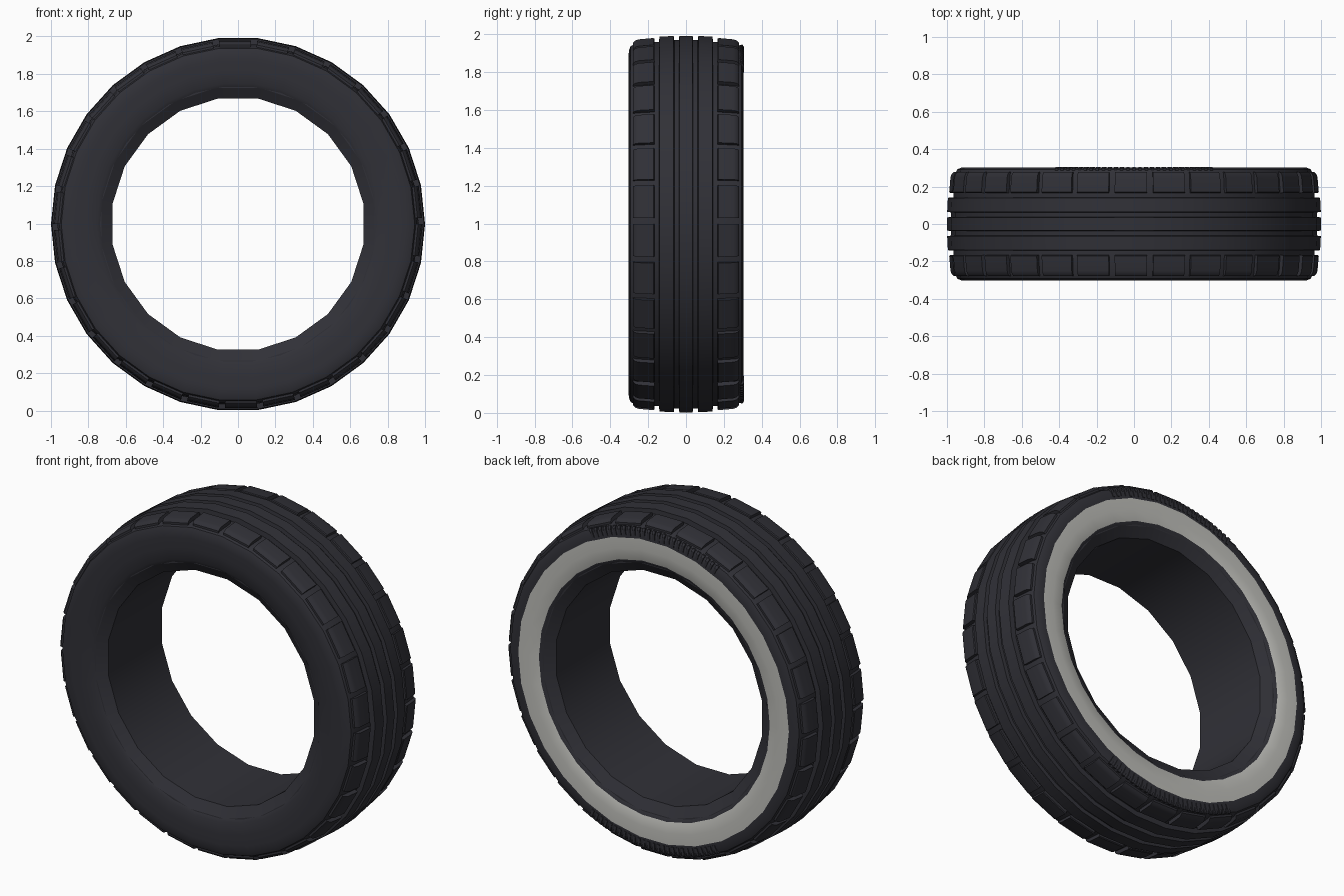
import bpy, bmesh
from math import sin, cos, radians, hypot

cube = bpy.data.objects.get("Cube")
if cube:
    bpy.data.objects.remove(cube, do_unlink=True)

SIDES = 30            # facets round the tread, one shoulder block each
STEP = 360 / SIDES
HUB = 0.997           # height of the axle line


def material(name, colour):
    m = bpy.data.materials.new(name)
    m.use_nodes = True
    m.diffuse_color = (*colour, 1)
    bsdf = next(n for n in m.node_tree.nodes if n.type == 'BSDF_PRINCIPLED')
    bsdf.inputs["Base Color"].default_value = (*colour, 1)
    bsdf.inputs["Roughness"].default_value = 0.8
    return m


rubber = material("dark rubber", (0.03, 0.03, 0.038))
white = material("off white", (0.52, 0.52, 0.49))


def polar(y, r, degrees):
    a = radians(degrees)
    return (r * cos(a), y, HUB + r * sin(a))


def finish(name, bm, *mats, angle=30):
    mesh = bpy.data.meshes.new(name)
    bm.to_mesh(mesh)
    bm.free()
    obj = bpy.data.objects.new(name, mesh)
    bpy.context.collection.objects.link(obj)
    for m in mats:
        mesh.materials.append(m)
    bpy.ops.object.select_all(action='DESELECT')
    obj.select_set(True)
    bpy.context.view_layer.objects.active = obj
    bpy.ops.object.shade_smooth_by_angle(angle=radians(angle))
    return obj


def lathe(profile, sides, start=0):
    """Spin (y, radius) points round the axle."""
    bm = bmesh.new()
    rings = [[bm.verts.new(polar(y, r, start + 360 * i / sides)) for y, r in profile]
             for i in range(sides)]
    for i in range(sides):
        a, b = rings[i], rings[(i + 1) % sides]
        for j in range(len(profile) - 1):
            bm.faces.new((a[j], a[j + 1], b[j + 1], b[j]))
    return bm


def wedge(bm, section, start, end, scale=(1, 1)):
    """Closed block: a (y, radius) section swept between two angles."""
    ends = [[bm.verts.new(polar(y, r * s, a)) for y, r in section]
            for a, s in zip((start, end), scale)]
    n = len(section)
    bm.faces.new(ends[0])
    bm.faces.new(ends[1][::-1])
    for j in range(n):
        k = (j + 1) % n
        bm.faces.new((ends[0][j], ends[1][j], ends[1][k], ends[0][k]))


# Tyre body: half profile from the centre rib to the bead, mirrored across y
half = [(0.035, 1.0), (0.038, 0.978), (0.062, 0.978), (0.065, 0.999),
        (0.14, 0.995), (0.143, 0.966), (0.17, 0.966), (0.265, 0.958),
        (0.292, 0.945), (0.302, 0.922), (0.303, 0.885), (0.302, 0.82),
        (0.296, 0.755), (0.287, 0.738)]
profile = [(-y, r) for y, r in reversed(half)] + half
bm = lathe(profile, SIDES)
# White band on the back sidewall
for f in bm.faces:
    radii = [hypot(v.co.x, v.co.z - HUB) for v in f.verts]
    if f.calc_center_median().y > 0.25 and min(radii) > 0.75 and max(radii) < 0.89:
        f.material_index = 1
finish("tyre_body", bm, rubber, white)

# Bead lips and inner barrel, with fewer facets
lip = [(0.285, 0.755), (0.285, 0.738), (0.25, 0.68)]
finish("inner_barrel", lathe(lip + [(-y, r) for y, r in reversed(lip)], 20, start=9),
       rubber, angle=25)

# Raised shoulder blocks on both edges of the tread
block = [(0.167, 0.94), (0.167, 0.984), (0.172, 0.988), (0.25, 0.981),
         (0.268, 0.975), (0.279, 0.963), (0.279, 0.93)]
bm = bmesh.new()


def facet(offset):
    """Radius factor that keeps a point on its flat facet."""
    return cos(radians(STEP / 2)) / cos(radians(offset - STEP / 2))


first, last = 1.9, 12.0
for i in range(SIDES):
    for side in (-1, 1):
        wedge(bm, [(side * y, r) for y, r in block], i * STEP + first,
              i * STEP + last, (facet(first), facet(last)))
bmesh.ops.recalc_face_normals(bm, faces=bm.faces)
finish("shoulder_blocks", bm, rubber)

# Fine radial ridges at the top and bottom of the back sidewall
ridge = [(0.295, 0.895), (0.306, 0.895), (0.306, 0.935), (0.298, 0.948), (0.285, 0.945)]
bm = bmesh.new()
for middle in (90, 270):
    for i in range(-13, 14):
        wedge(bm, ridge, middle + 2 * i - 0.5, middle + 2 * i + 0.5)
bmesh.ops.recalc_face_normals(bm, faces=bm.faces)
finish("sidewall_ridges", bm, rubber)
